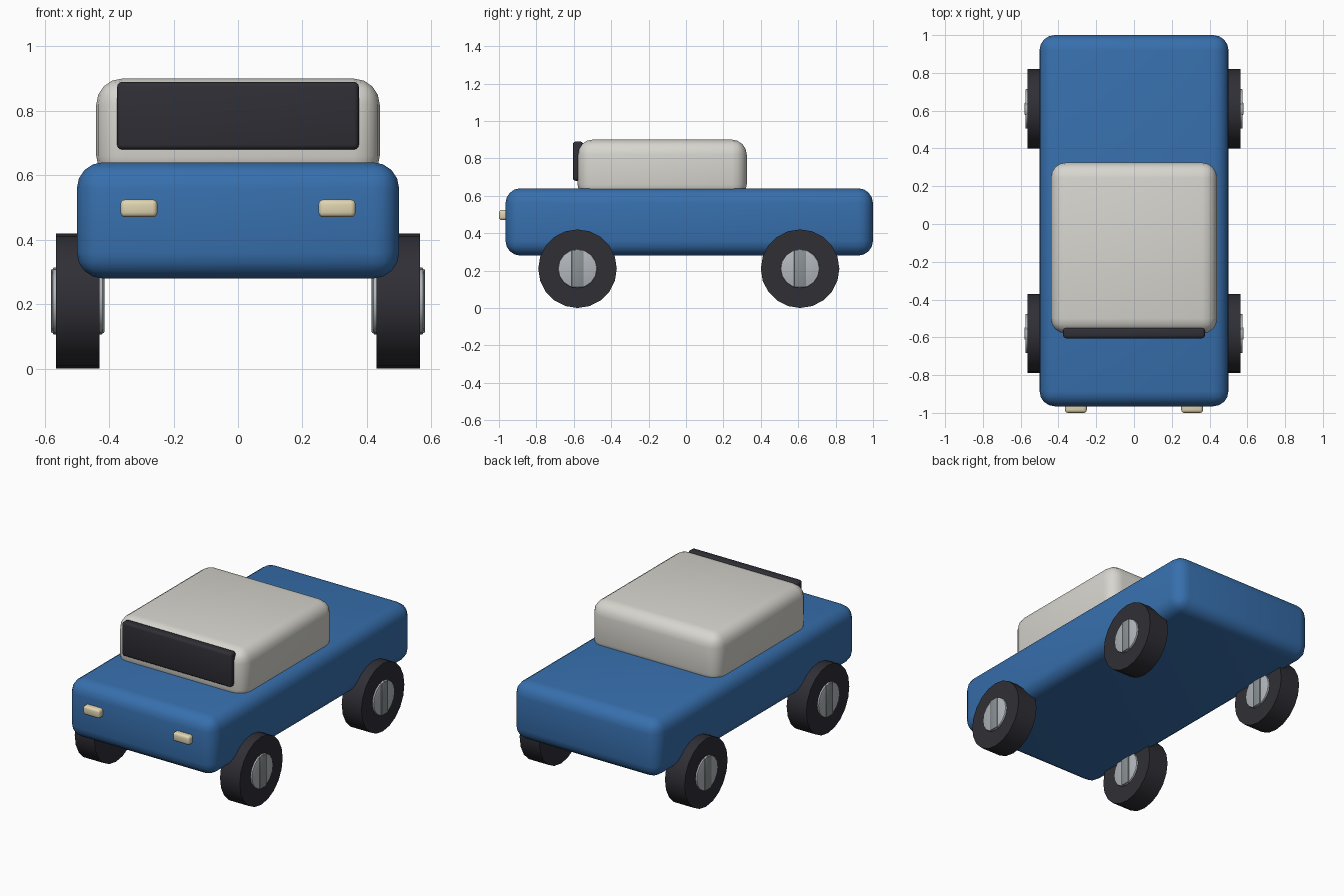
import bpy
import math

if "Cube" in bpy.data.objects:
    bpy.data.objects.remove(bpy.data.objects["Cube"], do_unlink=True)


def material(name, rgb):
    mat = bpy.data.materials.new(name)
    mat.use_nodes = True
    color = (*rgb, 1)
    mat.diffuse_color = color
    mat.node_tree.nodes["Principled BSDF"].inputs["Base Color"].default_value = color
    return mat


blue = material("blue paint", (0.038, 0.16, 0.42))
ivory = material("ivory paint", (0.68, 0.67, 0.62))
black = material("dark rubber and glass", (0.028, 0.028, 0.036))
silver = material("silver metal", (0.45, 0.48, 0.51))
steel = material("dark steel", (0.26, 0.29, 0.30))
cream = material("cream lamp", (0.74, 0.66, 0.44))


def finish(obj, name, mat, bevel=0, segments=4):
    obj.name = name
    obj.data.materials.append(mat)
    if bevel:
        mod = obj.modifiers.new("Rounded edges", "BEVEL")
        mod.width = bevel
        mod.segments = segments
        mod.limit_method = "ANGLE"
        mod.angle_limit = math.radians(40)
        bpy.ops.object.modifier_apply(modifier=mod.name)
    bpy.ops.object.shade_smooth_by_angle(angle=math.radians(35))
    return obj


def box(name, mat, x, y, z, bevel=0, segments=4):
    """Box from (min, max) pairs on each axis."""
    spans = (x, y, z)
    bpy.ops.mesh.primitive_cube_add(size=1, location=[(a + b) / 2 for a, b in spans])
    obj = bpy.context.object
    obj.scale = [b - a for a, b in spans]
    bpy.ops.object.transform_apply(location=False, rotation=False, scale=True)
    return finish(obj, name, mat, bevel, segments)


def disc(name, mat, center, radius, width, sides, bevel=0):
    """Cylinder lying along the axle."""
    bpy.ops.mesh.primitive_cylinder_add(vertices=sides, radius=radius, depth=width,
                                        location=center, rotation=(0, math.pi / 2, 0))
    bpy.ops.object.transform_apply(location=False, rotation=True, scale=False)
    return finish(bpy.context.object, name, mat, bevel, 2)


# Body, cabin and windshield
box("body", blue, (-0.5, 0.5), (-0.965, 1.0), (0.28, 0.64), 0.08)
box("cabin", ivory, (-0.44, 0.44), (-0.58, 0.325), (0.58, 0.90), 0.08)
box("windshield", black, (-0.375, 0.375), (-0.605, -0.55), (0.68, 0.89), 0.015, 3)

# Lamps, tires and hubs on both sides
for side, s in (("left", 1), ("right", -1)):
    xs = sorted((s * 0.25, s * 0.365))
    box(side + "_headlight", cream, xs, (-1.0, -0.94), (0.47, 0.525), 0.015, 3)
    for end, y in (("front", -0.58), ("rear", 0.61)):
        name = end + "_" + side
        center = (s * 0.4975, y, 0.21)
        disc(name + "_tire", black, center, 0.21, 0.135, 20)
        disc(name + "_hub", silver, center, 0.104, 0.155, 16, 0.004)
        # Upright bar across the hub face
        bar_x = sorted((s * 0.415, s * 0.58))
        box(name + "_hub_bar", steel, bar_x, (y - 0.032, y + 0.032), (0.11, 0.31), 0.004, 2)
